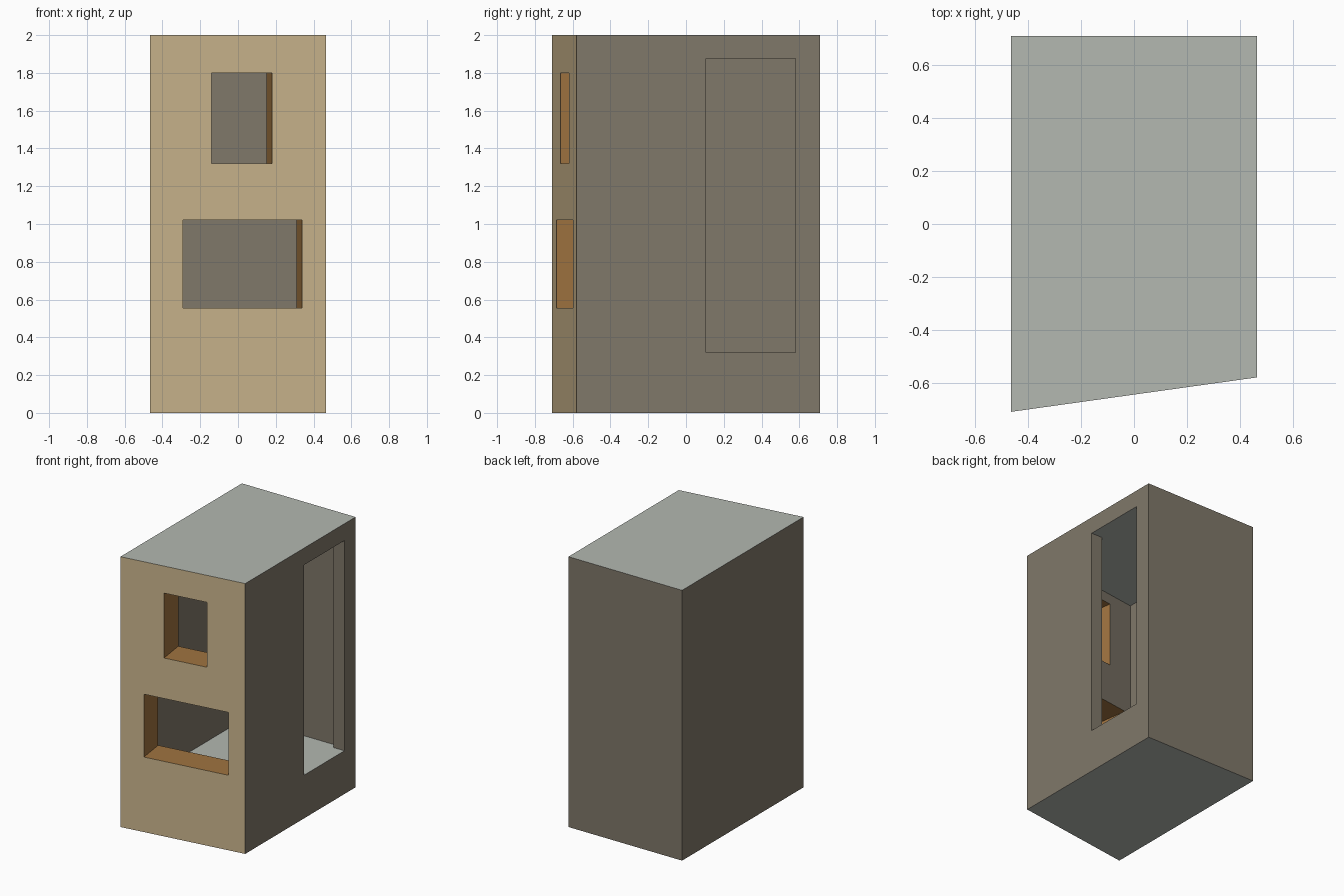
import bpy, bmesh
from mathutils import Vector

if "Cube" in bpy.data.objects:
    bpy.data.objects.remove(bpy.data.objects["Cube"])


def srgb(h):
    v = [int(h[i:i + 2], 16) / 255 for i in (0, 2, 4)]
    return [c / 12.92 if c < 0.04045 else ((c + 0.055) / 1.055) ** 2.4 for c in v] + [1]


mats = []
for name, col in (("tan_front", "cbb68d"), ("brown_grey_wall", "80786a"),
                  ("light_grey_slab", "b3b8b1"), ("orange_brown_reveal", "a07440")):
    m = bpy.data.materials.new(name)
    m.diffuse_color = srgb(col)
    m.use_nodes = True
    m.node_tree.nodes["Principled BSDF"].inputs["Base Color"].default_value = m.diffuse_color
    mats.append(m)
TAN, WALL, SLAB, REVEAL = range(4)


def prism(name, pts, z0, z1, sides, cap):
    """Upright prism from a counter-clockwise footprint; one material per side."""
    bm = bmesh.new()
    lo = [bm.verts.new((x, y, z0)) for x, y in pts]
    hi = [bm.verts.new((x, y, z1)) for x, y in pts]
    for ring in (lo, hi):
        bm.faces.new(ring).material_index = cap
    n = len(pts)
    for i in range(n):
        j = (i + 1) % n
        bm.faces.new((lo[i], lo[j], hi[j], hi[i])).material_index = sides[i]
    bmesh.ops.recalc_face_normals(bm, faces=bm.faces)
    me = bpy.data.meshes.new(name)
    bm.to_mesh(me)
    bm.free()
    for m in mats:
        me.materials.append(m)
    ob = bpy.data.objects.new(name, me)
    bpy.context.collection.objects.link(ob)
    return ob


def front_y(x):
    return -0.71 + 0.14 * (x + 0.465)


def cut(target, cutter):
    mod = target.modifiers.new("cut", 'BOOLEAN')
    mod.operation = 'DIFFERENCE'
    mod.solver = 'EXACT'
    mod.object = cutter
    bpy.context.view_layer.objects.active = target
    bpy.ops.object.modifier_apply(modifier=mod.name)
    bpy.data.objects.remove(cutter)


# Solid outer block with a slanted front
W, D = 0.465, 0.71
room = prism("room_shell", [(-W, -D), (W, front_y(W)), (W, D), (-W, D)],
             0, 2, [TAN, WALL, WALL, WALL], SLAB)

# Inner space, with the doorway through the right wall as part of its footprint
IW, IB, T = 0.375, 0.62, 0.212
inner = [(-IW, front_y(-IW) + T), (IW, front_y(IW) + T), (IW, 0.105), (0.6, 0.105),
         (0.6, 0.58), (IW, 0.58), (IW, IB), (-IW, IB)]
cut(room, prism("inner_space", inner, 0.32, 1.875, [WALL] * 8, SLAB))

# Two windows cut square to the slanted front
inward = Vector((-0.14, 1)).normalized()
for x0, x1, z0, z1 in ((-0.14, 0.18, 1.32, 1.80), (-0.29, 0.34, 0.555, 1.02)):
    a, b = Vector((x0, front_y(x0))), Vector((x1, front_y(x1)))
    pts = [a - inward * 0.05, b - inward * 0.05, b + inward * 0.3, a + inward * 0.3]
    cut(room, prism("window_opening", pts, z0, z1, [REVEAL] * 4, REVEAL))
